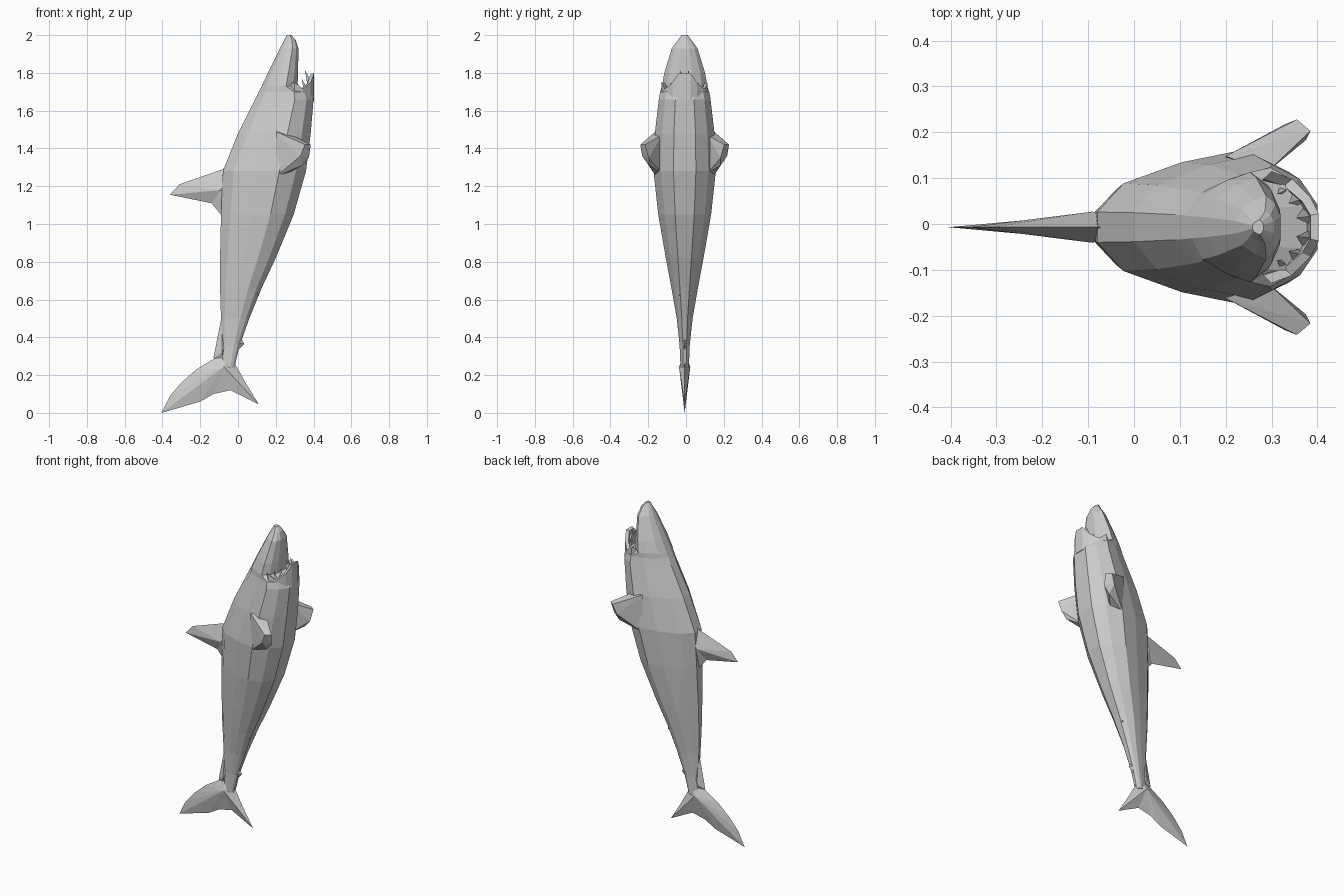
import bpy, bmesh
from mathutils import Vector

if "Cube" in bpy.data.objects:
    bpy.data.objects.remove(bpy.data.objects["Cube"])

CY = -0.007  # symmetry plane of the animal


def finish(name, bm):
    bmesh.ops.recalc_face_normals(bm, faces=bm.faces)
    me = bpy.data.meshes.new(name)
    bm.to_mesh(me)
    bm.free()
    ob = bpy.data.objects.new(name, me)
    bpy.context.collection.objects.link(ob)
    return ob


def loft(name, rings):
    bm = bmesh.new()
    loops = [[bm.verts.new(p) for p in r] for r in rings]
    n = len(loops[0])
    for a, b in zip(loops, loops[1:]):
        for i in range(n):
            j = (i + 1) % n
            bm.faces.new((a[i], a[j], b[j], b[i]))
    bm.faces.new(loops[0])
    bm.faces.new(loops[-1])
    return finish(name, bm)


def hull(name, points):
    bm = bmesh.new()
    for p in points:
        bm.verts.new(p)
    res = bmesh.ops.convex_hull(bm, input=bm.verts)
    loose = [v for v in bm.verts if not v.link_faces]
    bmesh.ops.delete(bm, geom=loose, context='VERTS')
    return finish(name, bm)


def fin(name, outline, ridge, thick):
    """Flat outline in the xz plane, swollen towards a ridge point on each side."""
    bm = bmesh.new()
    vs = [bm.verts.new((x, CY, z)) for x, z in outline]
    for s in (-1, 1):
        c = bm.verts.new((ridge[0], CY + s * thick, ridge[1]))
        for i, v in enumerate(vs):
            bm.faces.new((v, vs[(i + 1) % len(vs)], c))
    return finish(name, bm)


# Body: egg-shaped sections (fraction from back to belly, fraction of half width)
section = [(0, .2), (.13, .58), (.42, .86), (.68, 1), (.88, .76), (1, .36)]
# z, back x, belly x, half width
stations = [(.24, -.09, -.02, .022), (.36, -.085, .01, .027), (.50, -.09, .06, .042),
            (.66, -.095, .125, .07), (.82, -.095, .20, .10), (1.05, -.09, .295, .14),
            (1.28, -.08, .36, .165), (1.48, 0, .385, .158), (1.66, .09, .40, .137),
            (1.70, .11, .385, .13), (1.73, .125, .315, .12), (1.80, .158, .318, .108),
            (1.93, .222, .32, .068), (1.975, .245, .305, .035), (2.0, .258, .282, .016)]
rings = []
for z, x0, x1, w in stations:
    half = [(x0 + u * (x1 - x0), w * f) for u, f in section]
    rings.append([(x, CY + y, z) for x, y in half]
                 + [(x, CY - y, z) for x, y in reversed(half)])
loft("body", rings)

# Lower jaw: crescent wall around the open mouth
arc = [(.30, .122, 1.75), (.345, .105, 1.715), (.385, .065, 1.75), (.403, .03, 1.80)]
arc = arc + [(x, -y, z) for x, y, z in reversed(arc)]
jaw = []
for x, y, z in arc:
    jaw.append([(x, CY + y, 1.65), (x, CY + y, z),
                (x - .018, CY + y * .86, z - .005), (x - .03, CY + y * .75, 1.65)])
loft("lower_jaw", jaw)

# Teeth: small pyramids leaning into the mouth
for i, (x, y, z) in enumerate([(.34, .09, 1.705), (.365, .065, 1.725), (.382, .025, 1.77)]):
    for s in (-1, 1):
        hull(f"tooth_{i}_{'left' if s > 0 else 'right'}",
             [(x - .015, CY + s * (y + .016), z - .03), (x + .012, CY + s * y, z - .025),
              (x, CY + s * (y - .018), z - .03), (x - .028, CY + s * y * .8, z + .045)])

# Pectoral fins
pectoral = [(.20, .155, 1.49), (.29, .12, 1.47), (.27, .12, 1.27), (.20, .15, 1.25),
            (.355, .235, 1.42), (.385, .21, 1.42), (.375, .19, 1.35), (.33, .225, 1.36),
            (.34, .19, 1.31)]
for s, side in ((1, "left"), (-1, "right")):
    hull(f"pectoral_fin_{side}", [(x, CY + s * y, z) for x, y, z in pectoral])

# Dorsal fin
fin("dorsal_fin", [(-.02, 1.36), (-.08, 1.29), (-.31, 1.21), (-.36, 1.155),
                   (-.14, 1.11), (-.09, 1.05), (-.03, 1.05)], (-.09, 1.18), .034)

# Tail fin with its two lobes
fin("tail_fin", [(-.09, .31), (-.13, .285), (-.22, .23), (-.30, .16), (-.36, .09),
                 (-.405, 0), (-.20, .06), (-.13, .10), (-.04, .12), (.11, .045),
                 (.04, .16), (-.01, .25), (-.03, .30)], (-.075, .245), .03)

# Keel along the tail stalk, small anal and pelvic fins
fin("tail_keel", [(-.085, .52), (-.13, .29), (-.08, .27), (-.05, .40)], (-.085, .32), .02)
fin("anal_fin", [(0, .43), (.033, .365), (-.01, .32), (-.03, .38)], (-.005, .37), .022)
for s, side in ((1, "left"), (-1, "right")):
    hull(f"pelvic_fin_{side}",
         [(.11, CY + s * .02, .69), (.08, CY + s * .055, .70), (.06, CY + s * .03, .64),
          (.11, CY + s * .03, .62), (.10, CY + s * .015, .63)])
